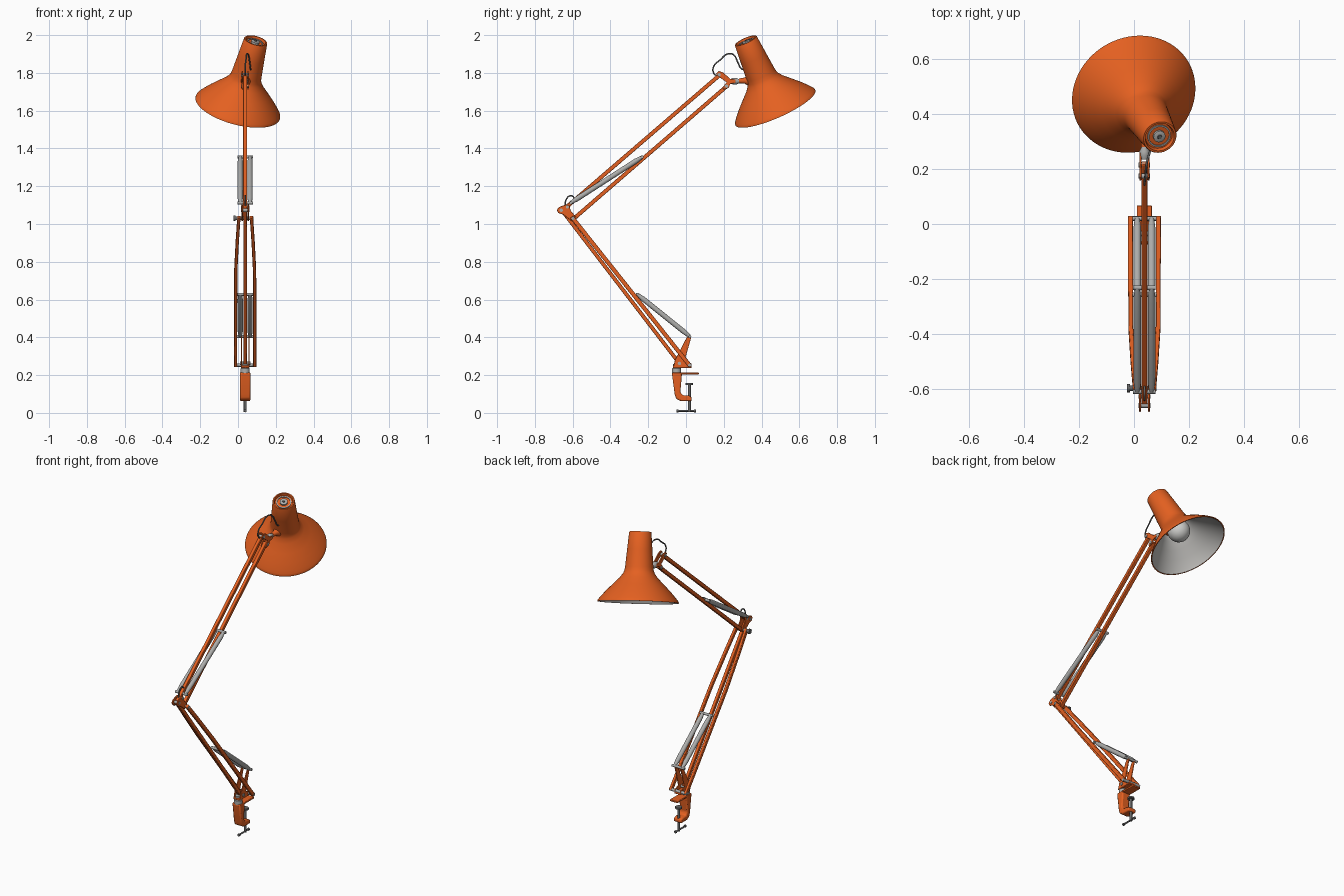
import bpy, bmesh, math
from mathutils import Vector as V

if "Cube" in bpy.data.objects:
    bpy.data.objects.remove(bpy.data.objects["Cube"])

C = 0.038  # x of the arm plane


def mat(name, col):
    m = bpy.data.materials.new(name)
    m.diffuse_color = (*col, 1)
    m.use_nodes = True
    m.node_tree.nodes["Principled BSDF"].inputs["Base Color"].default_value = m.diffuse_color
    return m


ORANGE = mat("orange paint", (0.78, 0.118, 0.015))
STEEL = mat("light steel", (0.42, 0.42, 0.41))
DARK = mat("dark steel", (0.13, 0.13, 0.13))
INNER = mat("shade lining", (0.55, 0.54, 0.52))
BULB = mat("bulb glass", (0.62, 0.62, 0.6))


def finish(name, bm, mats, bevel=0, angle=40):
    bmesh.ops.recalc_face_normals(bm, faces=bm.faces)
    me = bpy.data.meshes.new(name)
    bm.to_mesh(me)
    bm.free()
    for m in mats:
        me.materials.append(m)
    ob = bpy.data.objects.new(name, me)
    bpy.context.collection.objects.link(ob)
    if bevel:
        b = ob.modifiers.new("bevel", 'BEVEL')
        b.width, b.segments = bevel, 2
    bpy.ops.object.select_all(action='DESELECT')
    ob.select_set(True)
    bpy.context.view_layer.objects.active = ob
    bpy.ops.object.shade_smooth_by_angle(angle=math.radians(angle))
    return ob


def lathe(name, base, axis, prof, mats, index=lambda i: 0, n=24):
    """Revolve (distance, radius) points about an axis."""
    bm = bmesh.new()
    d = V(axis).normalized()
    u = d.orthogonal().normalized()
    w = d.cross(u)
    rings = []
    for s, r in prof:
        c = V(base) + d * s
        k = n if r > 0 else 1
        rings.append([bm.verts.new(c + r * (u * math.cos(a) + w * math.sin(a)))
                      for a in (2 * math.pi * j / n for j in range(k))])
    for i, (a, b) in enumerate(zip(rings, rings[1:])):
        for j in range(n):
            q = [a[j % len(a)], a[(j + 1) % len(a)], b[(j + 1) % len(b)], b[j % len(b)]]
            f = bm.faces.new(list(dict.fromkeys(q)))
            f.material_index = index(i)
    return finish(name, bm, mats)


def rod(name, p, q, r, m, n=16, taper=0):
    d = V(q) - V(p)
    L = d.length
    e = min(0.04, L * .2)
    prof = [(0, 0), (0, r * (1 - taper)), (e, r), (L - e, r), (L, r * (1 - taper)), (L, 0)]
    return lathe(name, p, d, prof, [m], n=n)


def bar(name, pts, w, t, m=ORANGE):
    """Rectangular bar through points: w thick across x, t thick in the side plane."""
    bm = bmesh.new()
    pts = [V(p) for p in pts]
    d = (pts[-1] - pts[0]).normalized()
    nrm = V((0, -d.z, d.y)).normalized() * t / 2
    x = V((w / 2, 0, 0))
    rings = [[bm.verts.new(p + o) for o in (x + nrm, x - nrm, -x - nrm, -x + nrm)] for p in pts]
    for a, b in zip(rings, rings[1:]):
        for j in range(4):
            bm.faces.new((a[j], a[(j + 1) % 4], b[(j + 1) % 4], b[j]))
    bm.faces.new(rings[0])
    bm.faces.new(rings[-1])
    return finish(name, bm, [m], 0.003)


def plate(name, outline, x, w, m=ORANGE, bevel=0.003):
    """Extrude a (y, z) outline across x."""
    bm = bmesh.new()
    f = bm.faces.new([bm.verts.new((x - w / 2, y, z)) for y, z in outline])
    ext = bmesh.ops.extrude_face_region(bm, geom=[f])
    bmesh.ops.translate(bm, vec=(w, 0, 0), verts=[v for v in ext['geom'] if isinstance(v, bmesh.types.BMVert)])
    return finish(name, bm, [m], bevel)


def wire(name, pts, r, m=DARK):
    cu = bpy.data.curves.new(name, 'CURVE')
    cu.dimensions = '3D'
    cu.bevel_depth, cu.bevel_resolution, cu.resolution_u = r, 3, 8
    sp = cu.splines.new('BEZIER')
    sp.bezier_points.add(len(pts) - 1)
    for b, p in zip(sp.bezier_points, pts):
        b.co = p
        b.handle_left_type = b.handle_right_type = 'AUTO'
    cu.materials.append(m)
    ob = bpy.data.objects.new(name, cu)
    bpy.context.collection.objects.link(ob)


def pin(name, y, z, half, r, m=STEEL):
    rod(name, (C - half, y, z), (C + half, y, z), r, m)


# clamp: C-shaped body, top jaw, screw with pad and handle
plate("clamp_body", [(-.075, .213), (-.022, .213), (-.022, .2), (-.03, .11), (-.018, .093), (.01, .093), (.03, .085),
                     (.03, .062), (-.03, .062), (-.052, .075), (-.06, .1)], C, .054, bevel=.007)
plate("clamp_jaw", [(-.07, .203), (.068, .203), (.068, .214), (-.07, .214)], C, .054)
rod("clamp_screw", (C, .018, .005), (C, .018, .15), .008, DARK)
rod("clamp_pad", (C, .018, .147), (C, .018, .157), .02, DARK)
rod("clamp_handle", (C, -.045, .011), (C, .048, .011), .005, DARK)
for y in (-.045, .048):
    rod("clamp_handle_end", (C, y - .005, .011), (C, y + .005, .011), .008, DARK)
lathe("swivel_collar", (C, -.05, .21), (0, 0, 1), [(0, 0), (0, .024), (.025, .024), (.03, .018), (.05, .018), (.05, 0)], [STEEL])

# base bracket: side plates that carry both arm pivots and the spring anchor
plate("bracket_foot", [(-.07, .25), (.028, .25), (.03, .238), (-.07, .238)], C, .044)
for s in (-1, 1):
    plate("bracket_side", [(-.068, .24), (.028, .24), (.03, .262), (-.008, .275), (.028, .4), (.018, .412),
                           (.004, .4), (-.058, .28)], C + s * .02, .006, bevel=.002)
pin("lower_front_pivot", -.035, .262, .028, .009)
pin("lower_rear_pivot", .02, .253, .06, .009)
pin("lower_spring_anchor", .02, .405, .043, .008)

# lower arm: single rod and a bowed pair
bar("lower_arm_rod", [(C, -.035, .262), (C, -.655, 1.07)], .02, .02)
for s in (-1, 1):
    bar("lower_arm_side", [(C + s * .051, .022, .248), (C + s * .051, -.1, .402), (C + s * .05, -.376, .75),
                           (C + s * .042, -.5, .906), (C + s * .033, -.605, 1.038)], .017, .022)

# elbow: plates, pivots, knob
for s in (-1, 1):
    plate("elbow_side", [(-.684, 1.075), (-.676, 1.058), (-.65, 1.05), (-.605, 1.015), (-.585, 1.02), (-.582, 1.037),
                         (-.61, 1.07), (-.618, 1.1), (-.635, 1.103), (-.672, 1.09)], C + s * .016, .007, bevel=.002)
pin("elbow_rear_pivot", -.66, 1.073, .022, .009)
pin("elbow_upper_pivot", -.628, 1.09, .022, .008)
pin("elbow_main_pivot", -.598, 1.03, .044, .009)
rod("elbow_knob", (C - .063, -.598, 1.03), (C - .052, -.598, 1.03), .015, DARK)
rod("elbow_knob_neck", (C - .052, -.598, 1.03), (C - .04, -.598, 1.03), .01, DARK)

# upper arm: two parallel rods
bar("upper_arm_top_rod", [(C, -.65, 1.075), (C, .18, 1.79)], .021, .021)
bar("upper_arm_bottom_rod", [(C, -.598, 1.025), (C, .222, 1.735)], .021, .021)

# balance springs in pairs with cross pins
for part, a, b in (("lower", (-.258, .628), (.02, .405)), ("upper", (-.61, 1.112), (-.232, 1.355))):
    for s in (-1, 1):
        rod(part + "_spring", (C + s * .026, *a), (C + s * .026, *b), .0135, STEEL, 20, .35)
pin("lower_spring_pin", -.258, .628, .043, .008)
pin("upper_spring_pin", -.232, 1.355, .041, .008)
pin("upper_spring_anchor", -.61, 1.112, .041, .008)

# head bracket and joint
for s in (-1, 1):
    plate("head_side", [(.158, 1.795), (.172, 1.81), (.195, 1.803), (.235, 1.768), (.262, 1.765), (.262, 1.747),
                        (.235, 1.742), (.225, 1.72), (.2, 1.712), (.193, 1.722), (.215, 1.75), (.18, 1.775)],
          C + s * .015, .007, bevel=.002)
pin("head_top_pivot", .175, 1.79, .021, .009)
pin("head_bottom_pivot", .215, 1.73, .021, .009)
lathe("head_joint", (C, .235, 1.756), (0, 1, 0), [(0, 0), (0, .012), (.015, .018), (.03, .018), (.045, .011), (.06, .011), (.06, 0)], [STEEL])
lathe("shade_mount", (C, .28, 1.758), (.05, 1, .03), [(0, 0), (0, .012), (.03, .016), (.055, .03), (.08, .03), (.08, 0)], [ORANGE])

# shade: painted outside, pale lining, recessed cap
TOP, AX = V((.094, .316, 1.971)), V((-.238, .393, -.888)).normalized()
prof = [(.014, 0), (.014, .05), (0, .054), (0, .061), (.003, .063), (.1, .0715), (.2, .080), (.22, .083), (.235, .089),
        (.26, .107), (.3, .147), (.34, .186), (.37, .212), (.385, .224), (.393, .2295), (.4, .231), (.4, .225),
        (.385, .216), (.34, .178), (.3, .139), (.26, .1), (.23, .078), (.1, .064), (.03, .056), (.03, 0)]
lathe("lamp_shade", TOP, AX, prof, [ORANGE, INNER], lambda i: int(i >= 16), 72)
lathe("cap_ring", TOP, AX, [(.013, .037), (.008, .037), (.008, .043), (.013, .043)], [STEEL], n=40)
lathe("cap_button", TOP, AX, [(.014, .022), (.004, .022), (.002, .018), (.002, 0)], [STEEL], n=32)
lathe("cap_screw", TOP, AX, [(.003, .009), (-.002, .007), (-.002, 0)], [DARK])

# bulb and its holder
lathe("bulb_holder", TOP, AX, [(.03, .03), (.2, .034), (.21, .03), (.21, 0)], [INNER])
lathe("bulb", TOP, AX, [(.19, .028), (.215, .035)] + [(.28 - .065 * math.cos(a), .065 * math.sin(a) if k < 10 else 0)
      for k, a in ((k, math.pi * k / 10) for k in range(2, 11))], [BULB], n=32)

# cables
wire("head_cable", [(C, .17, 1.78), (C, .146, 1.8), (C, .147, 1.835), (C + .004, .18, 1.868), (C + .008, .22, 1.9),
                    (C + .016, .25, 1.897), (C + .024, .275, 1.855), (C + .028, .29, 1.825), (C + .03, .31, 1.815)], .004)
wire("elbow_cable", [(C, -.64, 1.09), (C, -.634, 1.13), (C, -.61, 1.15), (C, -.592, 1.138), (C, -.588, 1.115)], .004)
